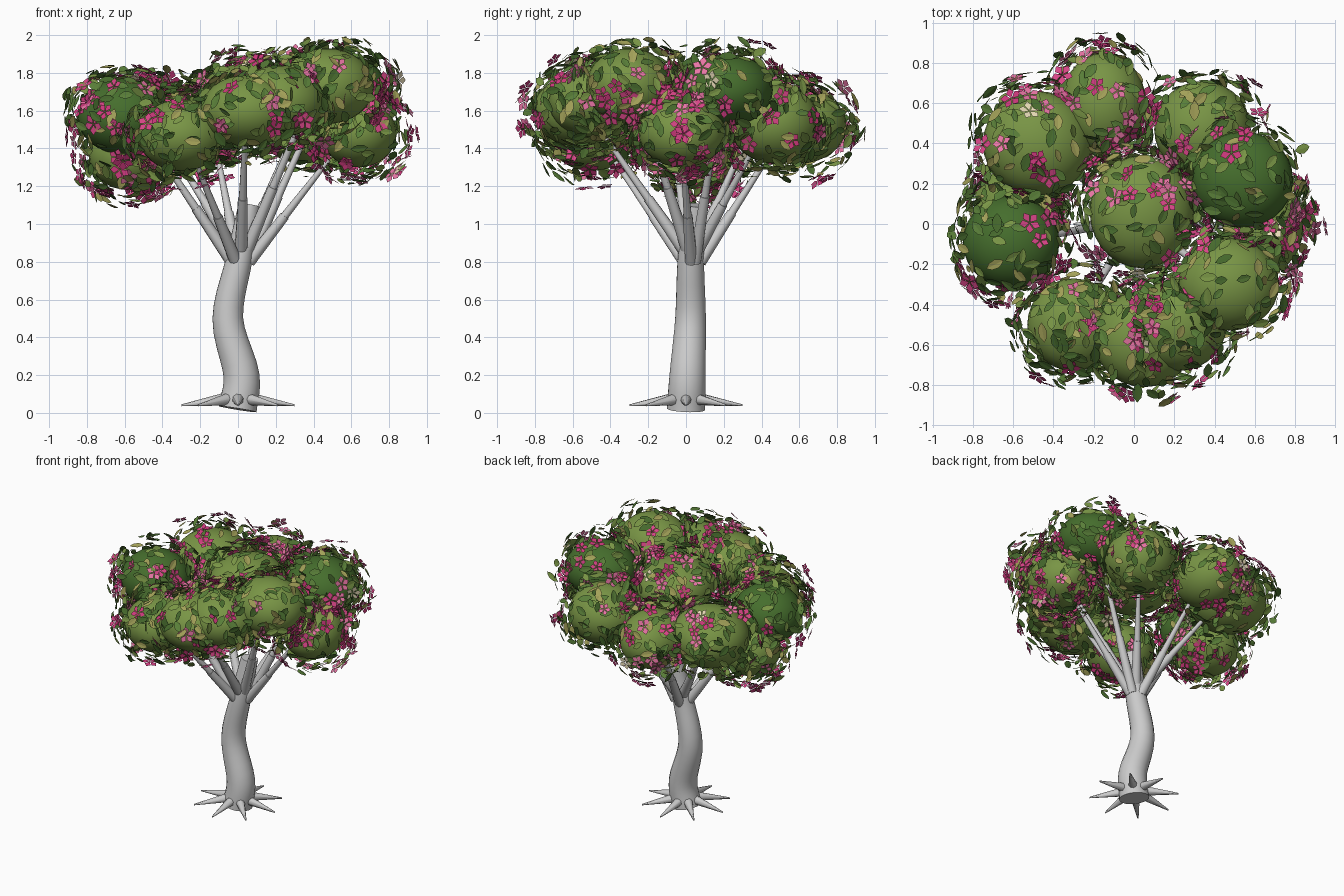
import bpy, bmesh, math, random
from mathutils import Vector, Matrix

if "Cube" in bpy.data.objects:
    bpy.data.objects.remove(bpy.data.objects["Cube"])

random.seed(11)
UP = Vector((0, 0, 1))


def material(name, rgb):
    m = bpy.data.materials.new(name)
    m.diffuse_color = (*rgb, 1)
    m.use_nodes = True
    m.node_tree.nodes["Principled BSDF"].inputs["Base Color"].default_value = m.diffuse_color
    return m


def finish(bm, name, mat=None, smooth=False):
    me = bpy.data.meshes.new(name)
    bm.to_mesh(me)
    bm.free()
    ob = bpy.data.objects.new(name, me)
    bpy.context.collection.objects.link(ob)
    if mat:
        me.materials.append(mat)
    if smooth:
        bpy.ops.object.select_all(action='DESELECT')
        ob.select_set(True)
        bpy.context.view_layer.objects.active = ob
        bpy.ops.object.shade_smooth_by_angle(angle=math.radians(50))
    return ob


def tube(bm, pts, radii, sides=16):
    """Capped tube of rings set square to a path."""
    rings = []
    for i, p in enumerate(pts):
        d = (pts[min(i + 1, len(pts) - 1)] - pts[max(i - 1, 0)]).normalized()
        side = Vector((0.13, 1, 0.07)).cross(d).normalized()
        other = d.cross(side)
        rings.append([bm.verts.new(p + radii[i] * (math.cos(a) * side + math.sin(a) * other))
                      for a in (math.tau * k / sides for k in range(sides))])
    for r, s in zip(rings, rings[1:]):
        for k in range(sides):
            bm.faces.new((r[k], r[(k + 1) % sides], s[(k + 1) % sides], s[k]))
    bm.faces.new(rings[0][::-1])
    bm.faces.new(rings[-1])


def smooth_path(ctrl, steps=5):
    """Catmull-Rom through (x, y, z, radius) points."""
    c = [Vector(p) for p in ctrl]
    c = [2 * c[0] - c[1]] + c + [2 * c[-1] - c[-2]]
    out = []
    for a, b, d, e in zip(c, c[1:], c[2:], c[3:]):
        for k in range(steps):
            t = k / steps
            out.append(0.5 * (2 * b + (d - a) * t + (2 * a - 5 * b + 4 * d - e) * t * t
                              + (3 * b - a - 3 * d + e) * t ** 3))
    out.append(c[-2])
    return [Vector(p[:3]) for p in out], [p[3] for p in out]


# Curved trunk
bm = bmesh.new()
tube(bm, *smooth_path([(-0.002, 0, 0.02, 0.102), (0.018, 0.008, 0.2, 0.096), (-0.054, 0.024, 0.5, 0.082),
                       (0.008, 0.026, 0.82, 0.07), (0.06, 0.05, 1.1, 0.058)]), sides=20)
finish(bm, "trunk", smooth=True)

# Spiky roots
bm = bmesh.new()
for k in range(8):
    d = Vector((math.cos(math.tau * k / 8), math.sin(math.tau * k / 8), 0))
    tube(bm, [d * 0.06 + UP * 0.075, d * 0.3 + UP * 0.04], [0.034, 0.005], 8)
finish(bm, "roots", smooth=True)

# Foliage masses: centre, radii, dark flag, has its own branch
BLOBS = [
    ((-0.61, -0.09, 1.57), (0.24, 0.23, 0.20), 1, 1), ((-0.48, 0.40, 1.55), (0.27, 0.26, 0.21), 0, 1),
    ((-0.15, 0.60, 1.52), (0.21, 0.25, 0.20), 0, 1), ((0.34, 0.47, 1.53), (0.24, 0.24, 0.21), 0, 1),
    ((0.54, 0.22, 1.71), (0.25, 0.24, 0.19), 1, 1), ((0.04, 0.06, 1.65), (0.26, 0.28, 0.20), 0, 0),
    ((0.47, -0.30, 1.73), (0.25, 0.23, 0.20), 0, 1), ((-0.30, -0.50, 1.47), (0.23, 0.23, 0.19), 0, 1),
    ((0.05, -0.57, 1.60), (0.25, 0.24, 0.19), 0, 1), ((0.22, -0.50, 1.65), (0.24, 0.23, 0.19), 0, 0),
    ((0.64, -0.02, 1.48), (0.20, 0.23, 0.18), 0, 1), ((-0.58, 0.08, 1.36), (0.21, 0.21, 0.18), 0, 0),
]
BLOBS = [(Vector(c), Vector(r), d, b) for c, r, d, b in BLOBS]
greens = [material("foliage_green", (0.19, 0.30, 0.06)), material("foliage_dark_green", (0.06, 0.155, 0.026))]
for n, (c, r, dark, _) in enumerate(BLOBS):
    bm = bmesh.new()
    bmesh.ops.create_uvsphere(bm, u_segments=28, v_segments=16, radius=1,
                              matrix=Matrix.LocRotScale(c, None, r))
    finish(bm, f"foliage_mass_{n + 1}", greens[dark], smooth=True)

# Branches leaving the trunk side at staggered heights, each with a thinner twig
bm = bmesh.new()
for i, b in enumerate(b for b in BLOBS if b[3]):
    c = b[0]
    out = Vector((c.x, c.y, 0)).normalized()
    start = Vector((0.012, 0.03, 0.80 + 0.07 * (i % 2))) + out * 0.045
    end = Vector((c.x * 0.75, c.y * 0.75, c.z - 0.14))
    mid = start.lerp(end, 0.45)
    tube(bm, [start, mid], [0.034, 0.026], 10)
    tube(bm, [mid - (end - start) * 0.02, end], [0.022, 0.013], 10)
finish(bm, "branches", smooth=True)


def inside(p, skip):
    for i, (c, r, *_) in enumerate(BLOBS):
        q = p - c
        if i != skip and sum((q[k] / r[k]) ** 2 for k in range(3)) < 1:
            return True
    return False


def shell_point(lo, hi, near=None):
    """Random point and outward normal on the outer shell of the canopy."""
    while True:
        i = random.randrange(len(BLOBS))
        c, r, *_ = BLOBS[i]
        n = Vector([random.gauss(0, 1) for _ in range(3)]).normalized()
        off = random.uniform(lo, hi)
        p = c + Vector([n[k] * (r[k] + off) for k in range(3)])
        if not inside(p, i) and p.z < 1.975 and (near is None or (p - near).length < 0.17):
            return p, n


def frame(p, n, tilt):
    """Placement with z roughly along the normal and a random spin."""
    n = (n + Vector([random.gauss(0, tilt) for _ in range(3)])).normalized()
    return Matrix.Translation(p) @ n.to_track_quat('Z', 'Y').to_matrix().to_4x4() \
        @ Matrix.Rotation(random.uniform(0, math.tau), 4, 'Z')


def add_faces(bm, m, pts, faces):
    v = [bm.verts.new(m @ Vector(p)) for p in pts]
    for f in faces:
        bm.faces.new([v[k] for k in f])


# Plump pointed leaves, slightly cupped
LEAF = [(-0.5, 0, 0), (-0.25, 0.2, 0.02), (0.1, 0.25, 0.02), (0.35, 0.14, 0), (0.5, 0, -0.02),
        (0.35, -0.14, 0), (0.1, -0.25, 0.02), (-0.25, -0.2, 0.02)]
LEAF_FACES = [(0, 4, 3, 2, 1), (0, 7, 6, 5, 4)]
for name, rgb, count in [("mid_green", (0.10, 0.21, 0.04), 620), ("dark_green", (0.06, 0.14, 0.025), 400),
                         ("light_green", (0.19, 0.30, 0.06), 500), ("olive", (0.37, 0.36, 0.10), 300)]:
    bm = bmesh.new()
    for _ in range(count):
        p, n = shell_point(0.015, 0.1)
        s = random.uniform(0.07, 0.105)
        add_faces(bm, frame(p, n, 0.25) @ Matrix.Scale(s, 4), LEAF, LEAF_FACES)
    finish(bm, "leaves_" + name, material("leaf_" + name, rgb))


# Five-petalled blossoms, growing in loose bunches of mixed pinks
def blossom(bm, p, n):
    m = frame(p, n, 0.22) @ Matrix.Scale(random.uniform(0.043, 0.06), 4)
    petal = [(0.04, 0, 0), (0.6, -0.36, 0.08), (1, 0, 0.1), (0.6, 0.36, 0.08)]
    for k in range(5):
        add_faces(bm, m @ Matrix.Rotation(math.tau * k / 5, 4, 'Z'), petal, [(0, 1, 2, 3)])


flowers = {"pink": (0.68, 0.06, 0.24), "light_pink": (0.82, 0.18, 0.38),
           "deep_pink": (0.60, 0.04, 0.20), "cream": (0.85, 0.75, 0.5)}
meshes = {k: bmesh.new() for k in flowers}
for _ in range(150):
    centre, n = shell_point(0.05, 0.11)
    spots = [(centre, n)] + [shell_point(0.04, 0.11, centre) for _ in range(random.choice((0, 1, 2, 3)))]
    for p, n in spots:
        blossom(meshes[random.choices(list(flowers), (5, 3, 4, 0.4))[0]], p, n)
for k, rgb in flowers.items():
    finish(meshes[k], "blossoms_" + k, material("blossom_" + k, rgb))
